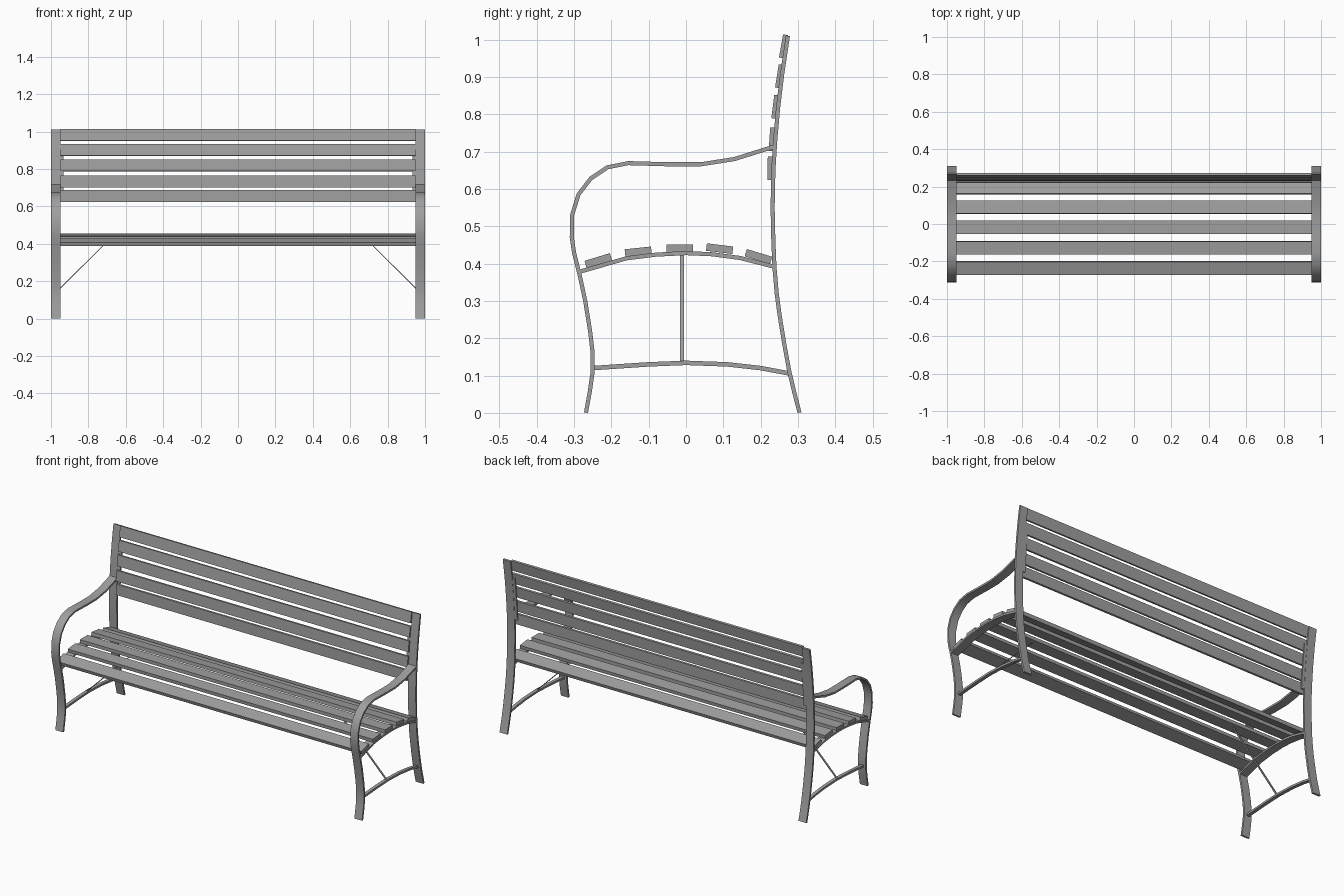
import bpy
import bmesh
import math
from mathutils import Vector

cube = bpy.data.objects.get("Cube")
if cube:
    bpy.data.objects.remove(cube, do_unlink=True)

grey = bpy.data.materials.new("bench_grey")
grey.use_nodes = True
colour = (0.35, 0.35, 0.35, 1)
grey.diffuse_color = colour
for node in grey.node_tree.nodes:
    if node.type == 'BSDF_PRINCIPLED':
        node.inputs["Base Color"].default_value = colour


def finish(name, bm, smooth=False):
    bmesh.ops.recalc_face_normals(bm, faces=bm.faces)
    mesh = bpy.data.meshes.new(name)
    bm.to_mesh(mesh)
    bm.free()
    mesh.materials.append(grey)
    obj = bpy.data.objects.new(name, mesh)
    bpy.context.collection.objects.link(obj)
    if smooth:
        bpy.ops.object.select_all(action='DESELECT')
        obj.select_set(True)
        bpy.context.view_layer.objects.active = obj
        bpy.ops.object.shade_smooth_by_angle(angle=math.radians(25))
    return obj


def strap(name, path, x0, x1, thick):
    """Flat bar bent along a (y, z) path, spanning x0 to x1."""
    pts = [Vector(p) for p in path]
    bm = bmesh.new()
    rings = []
    for i, p in enumerate(pts):
        t = (pts[min(i + 1, len(pts) - 1)] - pts[max(i - 1, 0)]).normalized()
        n = Vector((-t.y, t.x)) * thick / 2
        rings.append([bm.verts.new((x, q.x, max(q.y, 0)))
                      for x, q in ((x0, p - n), (x1, p - n), (x1, p + n), (x0, p + n))])
    for a, b in zip(rings, rings[1:]):
        for k in range(4):
            j = (k + 1) % 4
            bm.faces.new((a[k], a[j], b[j], b[k]))
    bm.faces.new(rings[0])
    bm.faces.new(rings[-1])
    return finish(name, bm, True)


def board(name, size, centre, tilt):
    """Box tilted about the x axis."""
    bm = bmesh.new()
    bmesh.ops.create_cube(bm, size=1)
    bmesh.ops.scale(bm, vec=size, verts=bm.verts)
    obj = finish(name, bm)
    obj.location = centre
    obj.rotation_euler.x = math.radians(tilt)
    return obj


# Side profiles as (y, z)
arm = [(-.268, 0), (-.258, .055), (-.25, .11), (-.25, .16), (-.257, .22), (-.27, .3),
       (-.285, .37), (-.3, .43), (-.306, .47), (-.305, .53), (-.288, .585), (-.255, .628),
       (-.21, .658), (-.155, .669), (-.05, .666), (.04, .666), (.13, .68), (.235, .713)]
post = [(.304, 0), (.29, .055), (.277, .11), (.264, .18), (.251, .26), (.243, .32),
        (.237, .39), (.234, .46), (.232, .55), (.234, .65), (.239, .73), (.247, .82),
        (.258, .91), (.273, 1.01)]
support = [(-.285, .378), (-.16, .414), (-.08, .424), (0, .428), (.07, .425),
           (.145, .415), (.235, .392)]
brace = [(-.25, .12), (-.1, .13), (0, .134), (.11, .13), (.2, .12), (.28, .105)]

# End frames, one per side
for side, s in (("left", 1), ("right", -1)):
    strap(side + "_front_leg_and_arm", arm, s * .95, s, .011)
    strap(side + "_back_post", post, s * .95, s, .011)
    strap(side + "_seat_support", support, s * .95, s, .011)
    strap(side + "_leg_brace", brace, s * .965, s * .985, .012)
    strap(side + "_slat_strip", post[9:13], s * .933, s * .951, .008)
    # Thin diagonal tie from the brace up to the seat
    bm = bmesh.new()
    low, high = Vector((s * .975, -.011, .138)), Vector((s * .68, -.011, .432))
    across = Vector((0, .005, 0))
    depth = Vector((s * .0015, 0, .0015))
    ends = [[bm.verts.new(p + o) for o in (across + depth, across - depth,
                                           -across - depth, -across + depth)]
            for p in (low, high)]
    for k in range(4):
        j = (k + 1) % 4
        bm.faces.new((ends[0][k], ends[0][j], ends[1][j], ends[1][k]))
    bm.faces.new(ends[0])
    bm.faces.new(ends[1])
    finish(side + "_diagonal_tie", bm)

# Seat slats follow the curve of the support
seat = [(-.235, .408, 17), (-.128, .432, 6), (-.017, .441, 0), (.09, .44, -7), (.194, .419, -17)]
for i, (y, z, tilt) in enumerate(seat):
    board("seat_slat_%d" % (i + 1), (1.99, .071, .02), (0, y, z), tilt)

# Back slats, top to bottom, in front of the posts
back = [(.261, .982, -10), (.25, .902, -9), (.239, .82, -7), (.23, .733, -4), (.225, .655, -1)]
for i, (y, z, tilt) in enumerate(back):
    board("back_slat_%d" % (i + 1), (1.9, .013, .063), (0, y, z), tilt)
